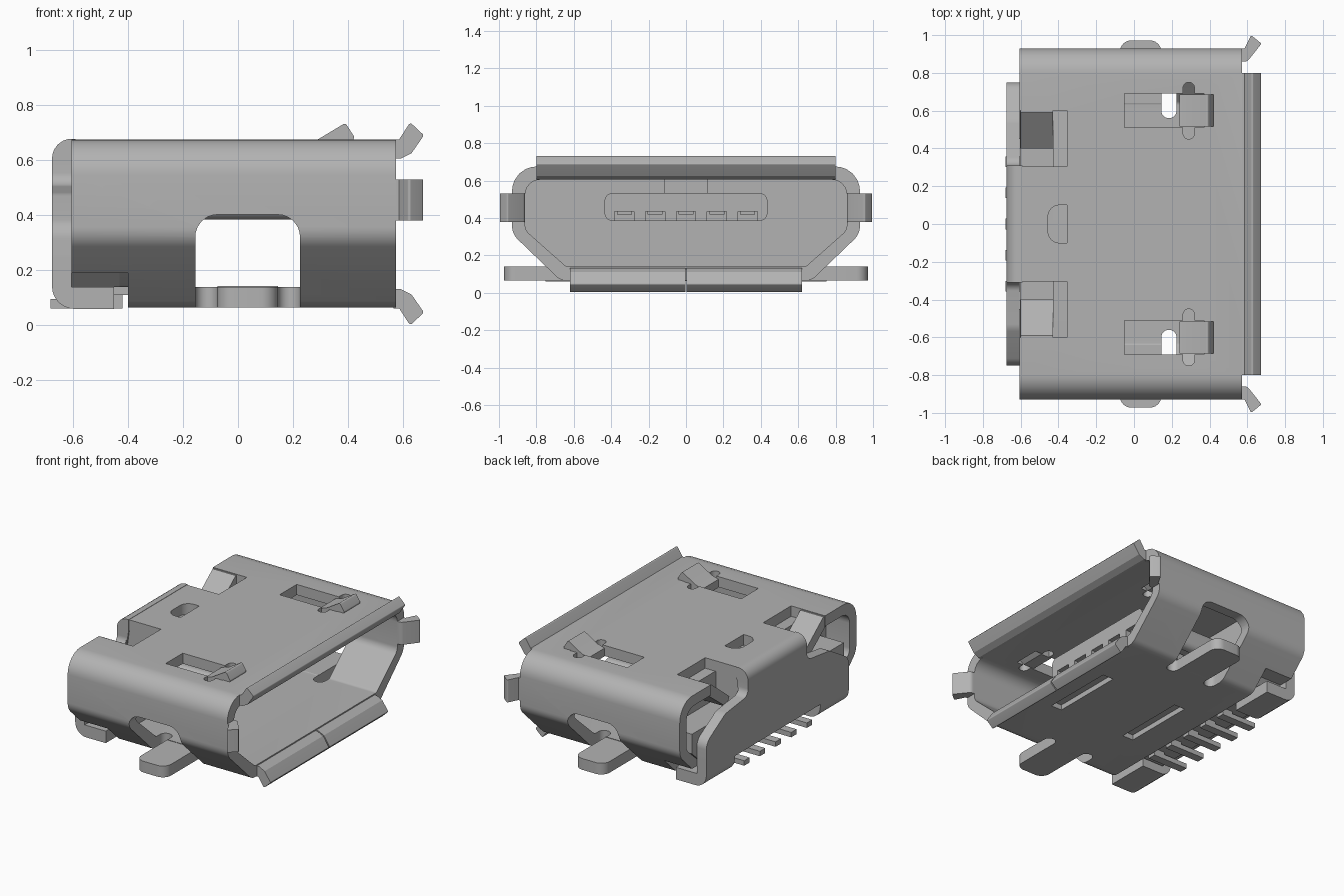
import bpy, bmesh, math
from mathutils import Vector

if "Cube" in bpy.data.objects:
    bpy.data.objects.remove(bpy.data.objects["Cube"])

metal = bpy.data.materials.new("grey_metal")
metal.diffuse_color = (0.45, 0.45, 0.45, 1)
metal.use_nodes = True
metal.node_tree.nodes["Principled BSDF"].inputs["Base Color"].default_value = metal.diffuse_color


def rounded(pts, seg=6):
    """Corners are (u, v) or (u, v, radius); radius corners become arcs."""
    out = []
    n = len(pts)
    for i, p in enumerate(pts):
        c = Vector(p[:2])
        if len(p) < 3:
            out.append(c)
            continue
        a = (Vector(pts[i - 1][:2]) - c).normalized()
        b = (Vector(pts[(i + 1) % n][:2]) - c).normalized()
        half = a.angle(b) / 2
        t = p[2] / math.tan(half)
        mid = c + (a + b).normalized() * (p[2] / math.sin(half))
        s, e = c + a * t - mid, c + b * t - mid
        for k in range(seg + 1):
            d = s.lerp(e, k / seg).normalized() * p[2] if k not in (0, seg) else (s if k == 0 else e)
            out.append(mid + d)
    return out


def prism(name, axis, pts, a, b):
    """Extrude a 2D outline along x (y,z), y (x,z) or z (x,y)."""
    place = {"x": lambda u, v, w: (w, u, v),
             "y": lambda u, v, w: (u, w, v),
             "z": lambda u, v, w: (u, v, w)}[axis]
    bm = bmesh.new()
    loop = rounded(pts)
    lo = [bm.verts.new(place(p.x, p.y, a)) for p in loop]
    hi = [bm.verts.new(place(p.x, p.y, b)) for p in loop]
    bm.faces.new(lo)
    bm.faces.new(hi)
    for i in range(len(loop)):
        j = (i + 1) % len(loop)
        bm.faces.new((lo[i], lo[j], hi[j], hi[i]))
    bmesh.ops.recalc_face_normals(bm, faces=bm.faces)
    me = bpy.data.meshes.new(name)
    bm.to_mesh(me)
    bm.free()
    me.materials.append(metal)
    ob = bpy.data.objects.new(name, me)
    bpy.context.collection.objects.link(ob)
    return ob


def box(name, x0, x1, y0, y1, z0, z1):
    return prism(name, "z", [(x0, y0), (x1, y0), (x1, y1), (x0, y1)], z0, z1)


def cut(ob, cutters):
    bpy.context.view_layer.objects.active = ob
    for c in cutters:
        m = ob.modifiers.new("cut", "BOOLEAN")
        m.operation, m.solver, m.object = "DIFFERENCE", "EXACT", c
        bpy.ops.object.modifier_apply(modifier=m.name)
        bpy.data.objects.remove(c)


def sym(half):
    """Complete a right-half outline (top to bottom) with its mirror image."""
    return half + [(-p[0],) + tuple(p[1:]) for p in reversed(half)]


def flip(pts, s):
    return [(p[0], p[1] * s) + tuple(p[2:]) for p in pts]


# shell: hollow tube with slanted lower sides
inner = sym([(.86, .605, .08), (.86, .335, .06), (.64, .14, .03)])
shell = prism("shell", "x", sym([(.93, .675, .13), (.93, .315, .1), (.67, .065, .08)]), -.605, .573)
cuts = [prism("c", "x", inner, -1, 1),
        box("c", -.8, -.4, -1, 1, -.1, .19),
        box("c", .38, .46, -.25, .25, 0, .1),
        box("c", -.2, -.12, -.25, .25, 0, .1),
        prism("c", "z", [(-.355, -.1), (-.355, .1), (-.455, .1, .06), (-.455, -.1, .06)], .5, .8)]
for s in (1, -1):
    # side window with the two round-ended reliefs beside the leg
    cuts.append(prism("c", "y", [(-.155, -.1), (.225, -.1), (.225, .402, .08), (-.155, .402, .08)],
                      s * .64, s * 1.1))
    for x in (-.155, .145):
        cuts.append(prism("c", "z", flip([(x, .56, .039), (x + .08, .56, .039), (x + .08, .8), (x, .8)], s),
                          -.1, .25))
    # spring slot, its cross slot, rear corner notch
    cuts.append(box("c", -.05, .37, s * .51, s * .69, .5, .8))
    cuts.append(prism("c", "z", flip([(.26, .45, .029), (.32, .45, .029), (.32, .75, .029), (.26, .75, .029)], s),
                      .5, .8))
    cuts.append(box("c", -.8, -.355, s * .305, s * .6, .5, .8))
cut(shell, cuts)

for s, side in ((1, "back"), (-1, "front")):
    # solder leg
    prism("leg_" + side, "z", flip([(-.075, .55), (.145, .55), (.145, .972, .06), (-.075, .972, .06)], s),
          .065, .14)
    # raised spring tip in the top slot
    prism("spring_" + side, "y", [(.24, .605), (.32, .605), (.425, .68, .01), (.39, .735, .01),
                                  (.29, .675), (.24, .66)], s * .515, s * .685)
    # side lip at the mouth
    prism("side_lip_" + side, "z", flip([(.565, .86), (.60, .86, .03), (.675, .955, .008), (.62, 1.0, .008),
                                         (.585, .93), (.565, .93)], s), .38, .53)
    # tab bent down into the rear notch
    prism("rear_tab_" + side, "x", flip([], s) + [(s * .62, .67), (s * .59, .67), (s * .40, .52),
                                                 (s * .43, .46), (s * .62, .605)], -.6, -.43)
    # foot folded under the back plate
    prism("foot_" + side, "y", [(-.675, .25), (-.675, .06, .08), (-.45, .06), (-.45, .14),
                                (-.605, .14), (-.605, .25)], s * .45, s * .75)
    # half of the lower mouth lip
    prism("lower_lip_" + side, "y", [(.565, .132), (.59, .132), (.63, .112), (.675, .047, .008), (.625, 0, .008),
                                     (.585, .062), (.565, .062)], s * .004, s * .62)

# upper mouth lip
prism("upper_lip", "y", [(.565, .605), (.59, .605), (.63, .625), (.675, .69, .008), (.625, .737, .008),
                         (.585, .675), (.565, .675)], -.8, .8)

# back plate and the neck folding over from the top
prism("back_plate", "x", sym([(.31, .6), (.31, .51, .05), (.55, .48, .1), (.75, .36, .08), (.75, .2),
                              (.45, .2), (.45, .16)]), -.675, -.605)
prism("back_neck", "y", [(-.675, .5), (-.675, .677, .07), (-.59, .677), (-.59, .605), (-.605, .5)], -.31, .31)

# insulator: wall at the rear of the cavity and the body behind it
prism("insulator_wall", "x", inner, -.43, -.35)
prism("insulator_body", "x", sym([(.3, .603), (.3, .42), (.8, .42), (.8, .29), (.64, .14)]), -.604, -.43)
box("insulator_base", -.6, -.4, -.44, .44, .11, .2)
box("top_stop", -.36, -.3, -.115, .115, .535, .606)

# tongue with contact grooves underneath
tongue = prism("tongue", "x", sym([(.435, .533, .04), (.435, .385, .04)]), -.4, .3)
cut(tongue, [box("c", -.34, .5, y - .052, y + .052, .3, .435) for y in (-.33, -.165, 0, .165, .33)])

# contacts under the tongue and solder pins at the rear
for i in range(5):
    y = (i - 2) * .165
    box("contact_%d" % i, -.38, .27, y - .04, y + .04, .418, .44)
    box("pin_%d" % i, -.68, -.42, y - .028, y + .028, .062, .095)
    box("pin_riser_%d" % i, -.5, -.42, y - .028, y + .028, .09, .15)

# smooth the rolled bends, keep edges crisp
bpy.ops.object.select_all(action="SELECT")
bpy.context.view_layer.objects.active = shell
bpy.ops.object.shade_smooth_by_angle(angle=math.radians(25))
